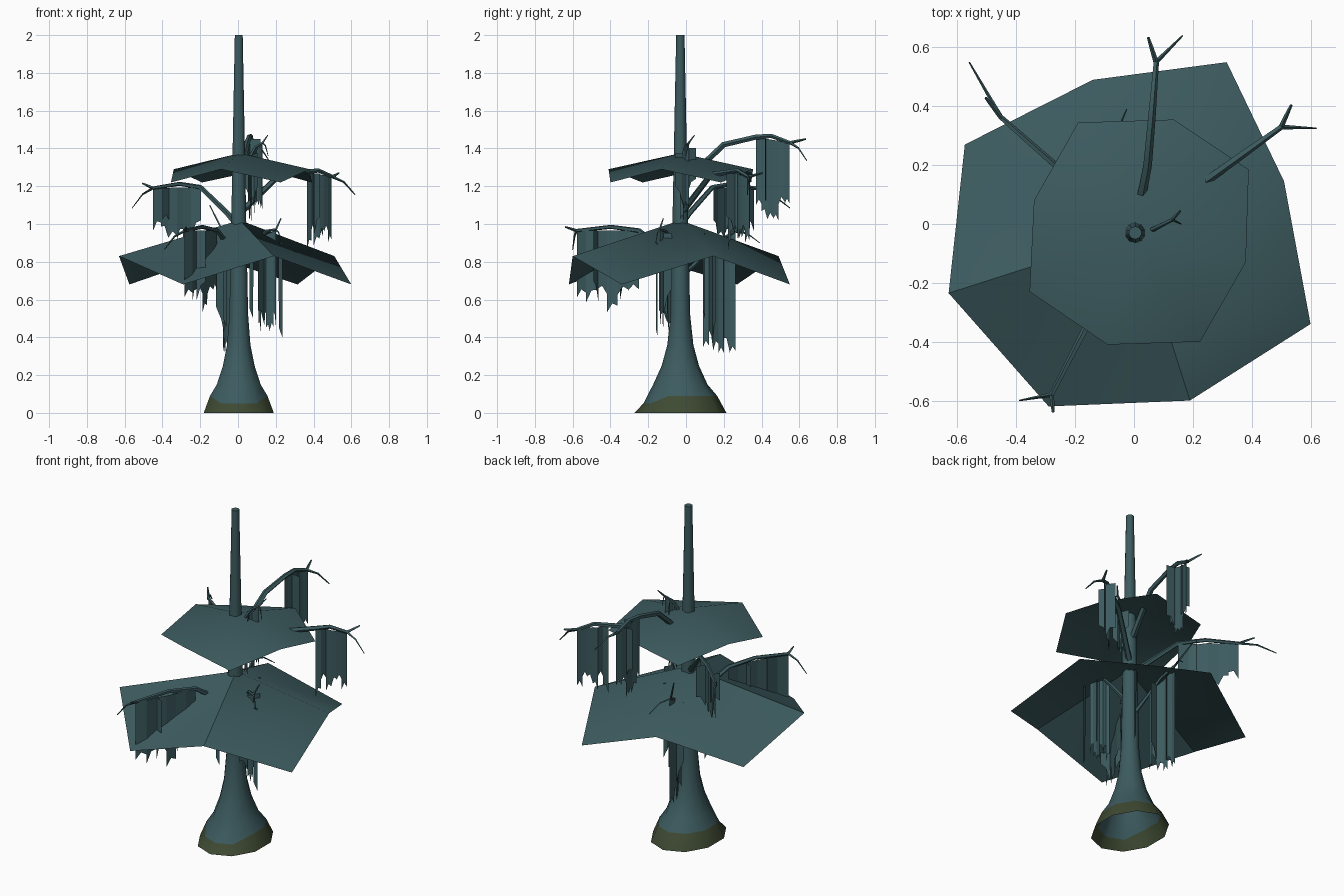
import bpy, bmesh, math, random
from mathutils import Vector

if "Cube" in bpy.data.objects:
    bpy.data.objects.remove(bpy.data.objects["Cube"])
random.seed(4)

def material(name, col):
    m = bpy.data.materials.new(name)
    m.diffuse_color = (*col, 1)
    m.use_nodes = True
    m.node_tree.nodes["Principled BSDF"].inputs["Base Color"].default_value = m.diffuse_color
    return m

TEAL = material("dark teal bark", (0.046, 0.105, 0.115))
MOSS = material("olive moss", (0.048, 0.068, 0.032))

def finish(name, verts, faces, mats=(TEAL,), smooth=None):
    me = bpy.data.meshes.new(name)
    me.from_pydata([tuple(v) for v in verts], [], faces)
    ob = bpy.data.objects.new(name, me)
    bpy.context.collection.objects.link(ob)
    for m in mats:
        me.materials.append(m)
    if smooth:
        bpy.ops.object.select_all(action='DESELECT')
        ob.select_set(True)
        bpy.context.view_layer.objects.active = ob
        bpy.ops.object.shade_smooth_by_angle(angle=math.radians(smooth))
    return ob

# Skin a list of equal rings, capping the far end
def skin(rings):
    s = len(rings[0])
    faces = [(k * s + i, k * s + (i + 1) % s, (k + 1) * s + (i + 1) % s, (k + 1) * s + i)
             for k in range(len(rings) - 1) for i in range(s)]
    faces.append(tuple(range((len(rings) - 1) * s, len(rings) * s)))
    return [v for r in rings for v in r], faces

# Trunk: flared foot, a little wider front to back (height, radius, front-back stretch)
N = 10
rings = []
for z, r, st in [(0, .195, 1.25), (.07, .16, 1.22), (.15, .122, 1.18), (.25, .088, 1.12),
                 (.36, .065, 1.06), (.52, .052, 1), (1, .042, 1), (2, .022, 1)]:
    ring = []
    for i in range(N):
        a = 2 * math.pi * i / N + math.pi / 2
        dz = (.02 if math.sin(a) > -.4 else -.02) if z == .07 else 0
        ring.append((.004 + r * math.cos(a), -.03 + r * st * math.sin(a), z + dz))
    rings.append(ring)
trunk = finish("trunk", *skin(rings), (TEAL, MOSS), 50)
for p in trunk.data.polygons:          # mossy foot
    p.material_index = 1 if p.index < N else 0

# Canopies: thin eight-sided umbrellas with alternating low and high corners
def canopy(name, rim, top, zlow, zhigh):
    vs = [(.01, -.03, top)] + [(x, y, zhigh if i % 2 else zlow) for i, (x, y) in enumerate(rim)]
    n = len(rim)
    finish(name, vs, [(0, 1 + i, 1 + (i + 1) % n) for i in range(n)], smooth=40)

canopy("lower_canopy", [(-.29, -.62), (.19, -.6), (.6, -.34), (.51, .145), (.315, .55),
                        (-.14, .49), (-.575, .27), (-.63, -.235)], 1.02, .68, .83)
canopy("upper_canopy", [(.225, -.4), (.38, -.13), (.39, .185), (.135, .355), (-.19, .345),
                        (-.34, .08), (-.355, -.23), (-.09, -.41)], 1.375, 1.22, 1.29)

# Tapered branch tube along a path
def tube(name, pts, r0, r1, sides=5):
    n = len(pts)
    rings = []
    for k, p in enumerate(pts):
        d = (pts[min(k + 1, n - 1)] - pts[max(k - 1, 0)]).normalized()
        u = d.cross(Vector((0, 0, 1))).normalized()
        w = u.cross(d)
        r = r0 + (r1 - r0) * k / (n - 1)
        angles = [2 * math.pi * i / sides for i in range(sides)]
        rings.append([p + (u * math.cos(a) + w * math.sin(a)) * r for a in angles])
    finish(name, *skin(rings), smooth=40)

# Hanging moss: ragged vertical strips below a line, plus short strips set across it
def curtain(name, a, b, low, n=6, cross=.055):
    side = (b - a).cross(Vector((0, 0, 1))).normalized()
    vs, fs = [], []

    def strip(p, q, z0, z1):
        i = len(vs)
        m = (p + q) / 2
        vs.extend([p, q, (q.x, q.y, z0), (m.x, m.y, (z0 + z1) / 2 + .03), (p.x, p.y, z1)])
        fs.append((i, i + 1, i + 2, i + 3, i + 4))
    tops = [a.lerp(b, i / n) + side * random.uniform(-.012, .012) for i in range(n + 1)]
    for p, q in zip(tops, tops[1:]):
        strip(p, q, low + random.uniform(0, .13), low + random.uniform(0, .13))
    for t, sign in ((.3, 1), (.65, -1)):
        c = a.lerp(b, t)
        strip(c, c + side * cross * sign, low + random.uniform(.1, .25), low + random.uniform(.05, .15))
    finish(name, vs, fs)

# Branch: leaves the trunk at z0, bends at a knee, carries moss, ends in two twigs
def branch(name, z0, knee, start, tip, up_twig, drop_twig, low, r):
    root = Vector((0, -.03, z0))
    knee, start, tip, up_twig, drop_twig = map(Vector, (knee, start, tip, up_twig, drop_twig))
    mid = start.lerp(tip, .45) + Vector((0, 0, .02))
    tube(name + "_branch", [root, knee, start, mid, tip], r, r * .55)
    tube(name + "_up_twig", [tip, tip.lerp(up_twig, .6), up_twig], r * .5, r * .25, 4)
    bend = tip.lerp(drop_twig, .5) + Vector((0, 0, .02))
    tube(name + "_drop_twig", [tip, bend, drop_twig], r * .45, r * .15, 4)
    curtain(name + "_hanging_moss", start, tip, low)

branch("back", 1.2, (.045, .2, 1.42), (.06, .37, 1.46), (.075, .55, 1.43),
       (.048, .635, 1.45), (.165, .64, 1.335), 1.0, .018)
branch("right", 1.05, (.22, .13, 1.26), (.36, .23, 1.275), (.5, .33, 1.25),
       (.535, .405, 1.27), (.62, .325, 1.155), .85, .018)
branch("left", .99, (-.06, .02, 1.06), (-.2, .14, 1.195), (-.45, .36, 1.19),
       (-.505, .43, 1.215), (-.56, .55, 1.085), .89, .017)
branch("front", .8, (-.04, -.12, .87), (-.11, -.25, .965), (-.28, -.58, .965),
       (-.275, -.64, .985), (-.39, -.6, .865), .53, .017)
branch("small_back", .72, (-.015, .04, .78), (-.03, .09, .83), (-.08, .26, .96),
       (-.15, .33, 1.1), (-.025, .39, .9), .31, .013)
branch("small_right", .8, (.06, -.06, .87), (.11, -.08, .92), (.2, -.14, .97),
       (.228, -.12, 1.03), (.23, -.16, .9), .42, .013)
branch("top", 1.25, (.03, -.03, 1.3), (.06, -.02, 1.35), (.13, .015, 1.43),
       (.158, .045, 1.47), (.16, 0, 1.36), 1.0, .012)

# Thin loose strands close to the trunk
for x, y, top, drop in [(-.07, -.1, .9, .45), (.07, .09, .95, .45), (.225, -.16, .9, .5)]:
    finish("loose_strand", [(x - .012, y, top), (x + .012, y + .01, top),
                            (x + .01, y + .01, top - drop), (x - .008, y, top - drop + .05)], [(0, 1, 2, 3)])
